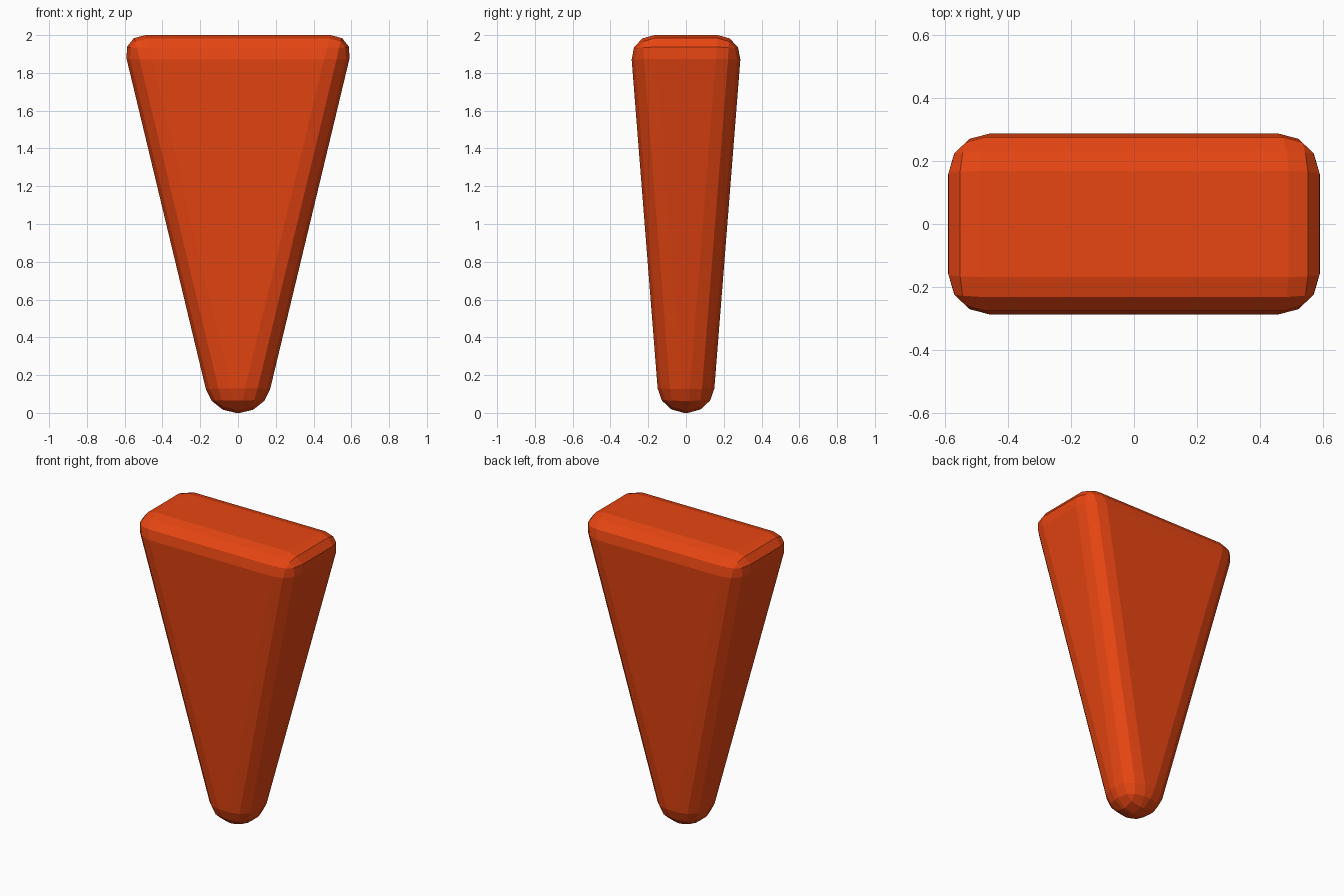
import bpy, bmesh

if "Cube" in bpy.data.objects:
    bpy.data.objects.remove(bpy.data.objects["Cube"])

# Tapered block: wide top, narrow foot
bm = bmesh.new()
bmesh.ops.create_cube(bm, size=2)
for v in bm.verts:
    top = v.co.z > 0
    v.co.x *= 0.62 if top else 0.14
    v.co.y *= 0.298 if top else 0.14
    v.co.z = 2.0 if top else 0.0

# Rounded edges, three flat facets each
bmesh.ops.bevel(bm, geom=bm.edges[:], offset=0.13, offset_type='OFFSET',
                segments=3, profile=0.5, affect='EDGES', clamp_overlap=True)
mesh = bpy.data.meshes.new("tapered_wedge")
bm.to_mesh(mesh)
bm.free()
wedge = bpy.data.objects.new("tapered_wedge", mesh)
bpy.context.collection.objects.link(wedge)

# Orange-red finish
mat = bpy.data.materials.new("orange_red")
mat.diffuse_color = (0.8, 0.06, 0.006, 1)
mat.use_nodes = True
mat.node_tree.nodes["Principled BSDF"].inputs["Base Color"].default_value = mat.diffuse_color
mesh.materials.append(mat)
